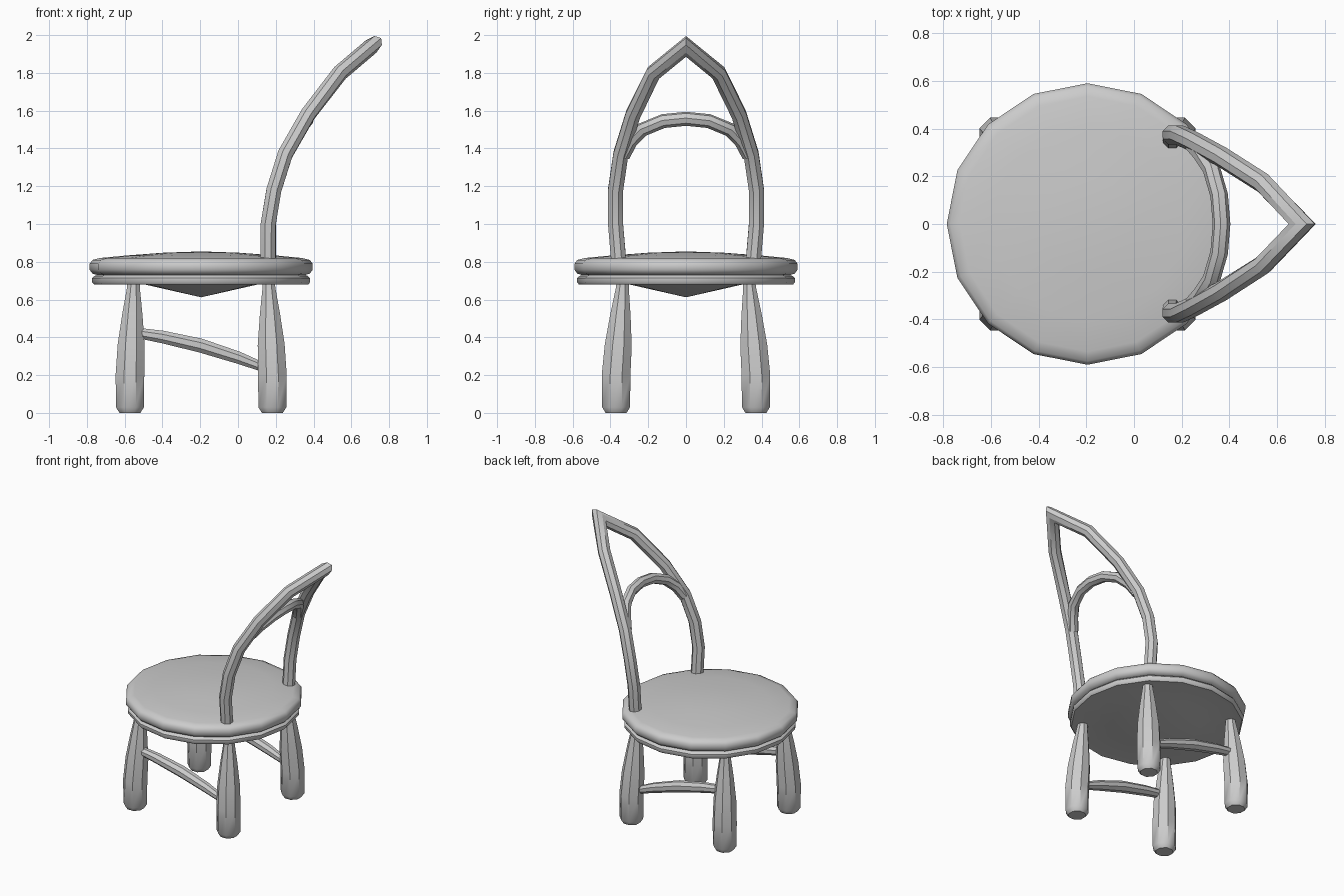
import bpy, bmesh, math
from mathutils import Vector

if "Cube" in bpy.data.objects:
    bpy.data.objects.remove(bpy.data.objects["Cube"])

CX = -0.195  # seat centre


def make(name, verts, faces):
    me = bpy.data.meshes.new(name)
    me.from_pydata(verts, [], faces)
    bm = bmesh.new()
    bm.from_mesh(me)
    bmesh.ops.recalc_face_normals(bm, faces=bm.faces)
    bm.to_mesh(me)
    bm.free()
    ob = bpy.data.objects.new(name, me)
    bpy.context.collection.objects.link(ob)
    bpy.ops.object.select_all(action='DESELECT')
    ob.select_set(True)
    bpy.context.view_layer.objects.active = ob
    bpy.ops.object.shade_smooth_by_angle(angle=math.radians(40))
    return ob


def tube(name, path, radii, up, sides=8):
    """Sweep a polygon along a path with true mitres at every bend."""
    pts = [Vector(p) for p in path]
    up = Vector(up)
    n = len(pts)
    verts, faces = [], []
    for i, p in enumerate(pts):
        d_in = (pts[max(i, 1)] - pts[max(i, 1) - 1]).normalized()
        j = min(i, n - 2)
        d_out = (pts[j + 1] - pts[j]).normalized()
        normal = (d_in + d_out).normalized()
        u = (up - up.dot(d_in) * d_in).normalized()
        v = d_in.cross(u)
        for k in range(sides):
            a = 2 * math.pi * (k + 0.5) / sides
            o = radii[i] * (math.cos(a) * u + math.sin(a) * v)
            verts.append(p + o - d_in * (o.dot(normal) / d_in.dot(normal)))
    for i in range(n - 1):
        for k in range(sides):
            m = (k + 1) % sides
            faces.append((i * sides + k, i * sides + m,
                          (i + 1) * sides + m, (i + 1) * sides + k))
    faces.append(tuple(range(sides))[::-1])
    faces.append(tuple(range((n - 1) * sides, n * sides)))
    return make(name, verts, faces)


def lathe(name, profile, sides=16):
    """Spin a profile whose first and last points lie on the axis."""
    verts = [(CX, 0, profile[0][1]), (CX, 0, profile[-1][1])]
    rings = profile[1:-1]
    for r, z in rings:
        for k in range(sides):
            a = 2 * math.pi * k / sides
            verts.append((CX + r * math.cos(a), r * math.sin(a), z))
    faces = []
    last = 2 + (len(rings) - 1) * sides
    for k in range(sides):
        m = (k + 1) % sides
        faces += [(0, 2 + k, 2 + m), (1, last + m, last + k)]
        for i in range(len(rings) - 1):
            b = 2 + i * sides
            faces.append((b + k, b + sides + k, b + sides + m, b + m))
    return make(name, verts, faces)


# Domed seat cushion and the rim below it
lathe("seat", [(0, .855), (.2, .848), (.4, .833), (.535, .82), (.575, .81), (.59, .79),
               (.59, .757), (.575, .737), (.55, .73), (0, .73)])
lathe("seat_rim", [(0, .74), (.55, .73), (.565, .725), (.577, .713), (.577, .692),
                   (.567, .68), (.3, .68), (0, .612)])

# Four bottle-shaped legs, leaning slightly inward
leg = [(0, .06), (.03, .08), (.2, .082), (.36, .077), (.52, .058), (.66, .037), (.72, .034)]
for sx, xn in ((-1, "front"), (1, "back")):
    for sy, yn in ((-1, "right"), (1, "left")):
        path = []
        for z, r in leg:
            t = max(0, (z - .2) / .5)
            path.append((CX + sx * (.377 - .02 * t), sy * (.37 - .036 * t), z))
        tube(f"{xn}_{yn}_leg", path, [r for z, r in leg], (1, 0, 0))

# Sloping stretchers on both sides
for sy, yn in ((-1, "right"), (1, "left")):
    y = sy * .362
    tube(f"{yn}_stretcher", [(-.56, y, .428), (-.4, y, .402), (-.2, y, .357),
                             (0, y, .293), (.15, y, .235)],
         [.028, .036, .04, .035, .025], (0, 0, 1))


def mirrored(half):
    """Complete a half path that ends on y = 0."""
    return half + [(x, -y, z) for x, y, z in reversed(half[:-1])]


# Pointed back hoop
hoop = mirrored([(.16, .355, .79), (.16, .373, 1.0), (.19, .373, 1.18), (.25, .345, 1.37),
                 (.37, .28, 1.58), (.54, .172, 1.80), (.705, 0, 1.94)])
tube("back_hoop", hoop, [.043] * len(hoop), (1, 0, -.3))

# Rounded inner arch
arch = mirrored([(.25, .33, 1.365), (.285, .29, 1.44), (.325, .23, 1.5),
                 (.357, .12, 1.545), (.367, 0, 1.557)])
tube("back_arch", arch, [.037] * len(arch), (1, 0, -.3))
